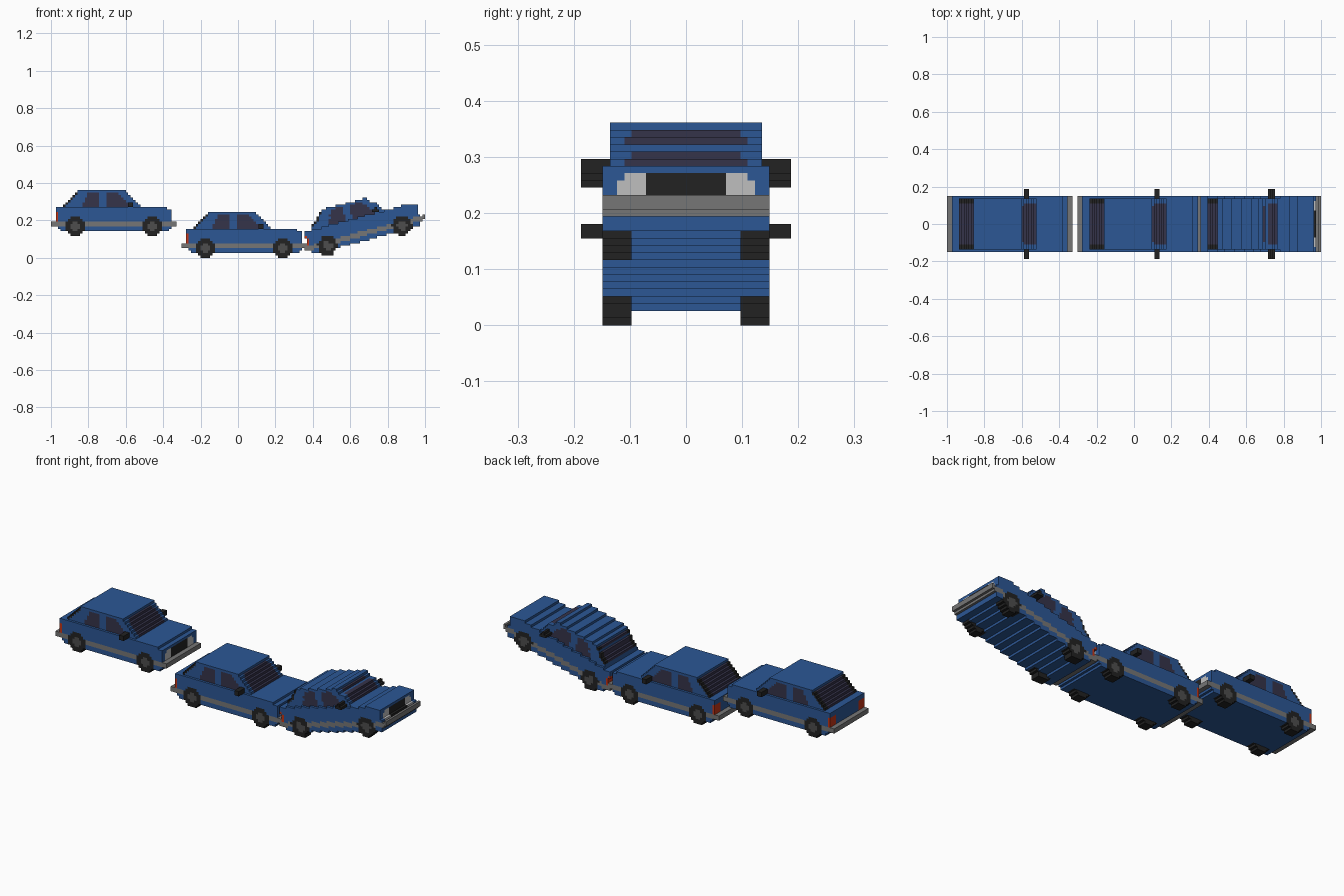
import bpy, bmesh, math

cube = bpy.data.objects.get("Cube")
if cube:
    bpy.data.objects.remove(cube, do_unlink=True)

V = 2 / 155          # size of one block
TILT = math.radians(15)


def material(name, rgb):
    m = bpy.data.materials.new(name)
    m.use_nodes = True
    m.diffuse_color = (*rgb, 1)
    bsdf = m.node_tree.nodes["Principled BSDF"]
    bsdf.inputs["Base Color"].default_value = (*rgb, 1)
    bsdf.inputs["Roughness"].default_value = 0.8
    return m


BLUE = material("blue_paint", (0.025, 0.095, 0.30))
BLACK = material("black_rubber", (0.016, 0.016, 0.016))
GLASS = material("tinted_glass", (0.036, 0.033, 0.068))
GREY = material("grey_trim", (0.18, 0.18, 0.18))
HUB = material("dark_grey_hub", (0.075, 0.075, 0.075))
WHITE = material("white_lamp", (0.52, 0.52, 0.52))
RED = material("red_lamp", (0.56, 0.035, 0.008))

PARTS = {"body": BLUE, "cabin": BLUE, "windows": GLASS, "rear_window_frame": BLACK,
         "bumpers_and_trim": GREY, "headlights": WHITE, "grille": BLACK,
         "taillights": RED, "mirrors": BLACK, "tyres": BLACK, "hubcaps": HUB}


def design_car():
    """Block layout of one car: x from 0 at the rear bumper, y centred, z up."""
    car = {}

    def box(part, x, y, z, mirror=False):
        for i in range(*x):
            for j in range(*y):
                for k in range(*z):
                    car[i, j, k] = part
                    if mirror:
                        car[i, -j, k] = part

    full = (-11, 12)
    # lower body, tapered under both ends, with a stepped bonnet nose
    box("body", (4, 49), full, (2, 3))
    box("body", (3, 50), full, (3, 4))
    box("body", (2, 50), full, (4, 11))
    box("body", (2, 48), full, (11, 12))
    # bumpers joined by the side strips
    for x in ((0, 2), (50, 52)):
        box("bumpers_and_trim", x, full, (4, 6))
    box("bumpers_and_trim", (2, 50), (11, 12), (4, 6), True)
    # lamps and grille
    box("grille", (49, 50), (-5, 6), (6, 10))
    box("headlights", (49, 50), (6, 10), (6, 9), True)
    box("headlights", (49, 50), (6, 9), (9, 10), True)
    box("taillights", (2, 3), (8, 12), (6, 10), True)
    # cabin layers, stepping in at both ends
    for n in range(7):
        z = (12 + n, 13 + n)
        back, front = 5 + n, 37 - n
        box("cabin", (back, front), (-10, 11), z)
        if n < 6:
            # rear screen, its frame and the windscreen
            half = 8 if n < 5 else 7
            box("rear_window_frame", (back, back + 1), (9, 11), z, True)
            box("windows", (back, back + 1), (-8, 9), z)
            box("windows", (front - 1, front), (-half, half + 1), z)
            # side windows
            box("windows", (13 + n // 2, 20), (10, 11), z, True)
            box("windows", (23, 32 - max(0, n - 1)), (10, 11), z, True)
    box("mirrors", (32, 34), (11, 15), (12, 14), True)
    # wheels, flush with the body sides
    for cx in (10, 42):
        for i in range(-4, 4):
            for k in range(-4, 4):
                r = math.hypot(i + 0.5, k + 0.5)
                x, z = (cx + i, cx + i + 1), (4 + k, 5 + k)
                if r < 4.1:
                    box("tyres", x, (8, 12), z, True)
                if r < 2:
                    box("hubcaps", x, (11, 12), z, True)
    return car


car = design_car()
scene = {}           # block -> (car name, part)

# two level cars, one raised
for name, dx, dz in (("rear_car", 0, 9), ("middle_car", 54, 0)):
    for (i, j, k), part in car.items():
        scene[i + dx, j, k + dz] = (name, part)

# front car, tilted nose up about its rear wheel and snapped to the block grid
c, s = math.cos(TILT), math.sin(TILT)
for i in range(100, 155):
    for k in range(0, 30):
        px, pz = i + 0.5 - 114.6, k + 0.5 - 5.0
        u = math.floor(10 + px * c + pz * s)
        w = math.floor(4 - px * s + pz * c)
        for j in range(-14, 15):
            if (u, j, w) in car:
                scene[i, j, k] = ("front_car", car[u, j, w])

# block sides: outward step and corner offsets in counter-clockwise order
SIDES = []
for axis in range(3):
    a, b = (axis + 1) % 3, (axis + 2) % 3
    for sign in (0, 1):
        corners = []
        for p, q in ((0, 0), (1, 0), (1, 1), (0, 1)):
            o = [0, 0, 0]
            o[axis], o[a], o[b] = sign, p, q
            corners.append(tuple(o))
        step = [0, 0, 0]
        step[axis] = 1 if sign else -1
        SIDES.append((step, corners if sign else corners[::-1]))


def build(name, part):
    """Make one object from the exposed sides of a part's blocks."""
    bm = bmesh.new()
    verts = {}
    for (i, j, k), owner in scene.items():
        if owner != (name, part):
            continue
        for (sx, sy, sz), corners in SIDES:
            if (i + sx, j + sy, k + sz) in scene:
                continue
            loop = []
            for ox, oy, oz in corners:
                key = (i + ox, j + oy, k + oz)
                if key not in verts:
                    verts[key] = bm.verts.new((key[0] * V - 1, (key[1] - 0.5) * V, key[2] * V))
                loop.append(verts[key])
            bm.faces.new(loop)
    # merge flat areas into single faces
    bmesh.ops.dissolve_limit(bm, angle_limit=0.01, verts=bm.verts[:], edges=bm.edges[:])
    mesh = bpy.data.meshes.new(f"{name}_{part}")
    bm.to_mesh(mesh)
    bm.free()
    mesh.materials.append(PARTS[part])
    bpy.context.collection.objects.link(bpy.data.objects.new(f"{name}_{part}", mesh))


for name in ("rear_car", "middle_car", "front_car"):
    for part in PARTS:
        build(name, part)
